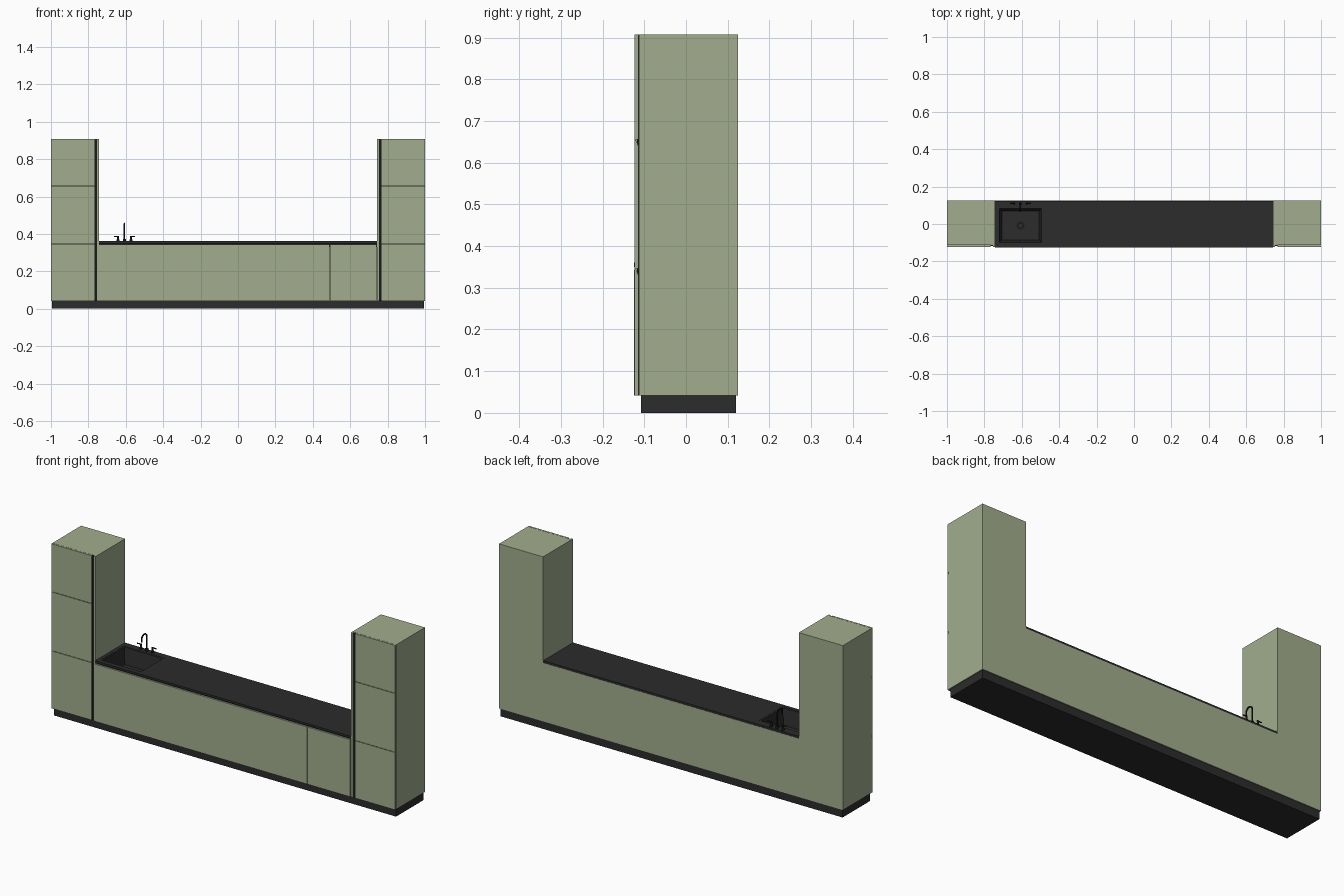
import bpy, bmesh, math
from mathutils import Vector, Matrix

if "Cube" in bpy.data.objects:
    bpy.data.objects.remove(bpy.data.objects["Cube"])


def material(name, rgb):
    m = bpy.data.materials.new(name)
    m.diffuse_color = (*rgb, 1)
    m.use_nodes = True
    m.node_tree.nodes["Principled BSDF"].inputs["Base Color"].default_value = m.diffuse_color
    return m


GREEN = material("sage_green", (0.36, 0.42, 0.27))
DARK = material("dark_stone", (0.025, 0.025, 0.025))
BLACK = material("black_metal", (0.010, 0.010, 0.010))


def finish(name, bm, mat, smooth=False):
    bmesh.ops.recalc_face_normals(bm, faces=bm.faces)
    me = bpy.data.meshes.new(name)
    bm.to_mesh(me)
    bm.free()
    ob = bpy.data.objects.new(name, me)
    bpy.context.collection.objects.link(ob)
    me.materials.append(mat)
    bpy.ops.object.select_all(action='DESELECT')
    bpy.context.view_layer.objects.active = ob
    ob.select_set(True)
    if smooth:
        bpy.ops.object.shade_smooth_by_angle()
    return ob


def prism(name, pts, offset, mat):
    """Extrude a closed 3D outline along an offset."""
    bm = bmesh.new()
    f = bm.faces.new([bm.verts.new(p) for p in pts])
    new = bmesh.ops.extrude_face_region(bm, geom=[f])["geom"]
    bmesh.ops.translate(bm, vec=offset, verts=[v for v in new if isinstance(v, bmesh.types.BMVert)])
    return finish(name, bm, mat)


def box(name, x0, x1, y0, y1, z0, z1, mat):
    return prism(name, [(x0, y0, z0), (x1, y0, z0), (x1, y1, z0), (x0, y1, z0)], (0, 0, z1 - z0), mat)


def rod(name, a, b, r, mat=BLACK, n=16):
    a, b = Vector(a), Vector(b)
    d = b - a
    bm = bmesh.new()
    mtx = Matrix.Translation((a + b) / 2) @ d.to_track_quat('Z', 'Y').to_matrix().to_4x4()
    bmesh.ops.create_cone(bm, cap_ends=True, segments=n, radius1=r, radius2=r, depth=d.length, matrix=mtx)
    return finish(name, bm, mat, True)


def cut(ob, cutter):
    mod = ob.modifiers.new("opening", 'BOOLEAN')
    mod.operation, mod.solver, mod.object = 'DIFFERENCE', 'EXACT', cutter
    bpy.context.view_layer.objects.active = ob
    bpy.ops.object.modifier_apply(modifier=mod.name)


H, BASE, IN = 0.907, 0.042, 0.744      # tower top, plinth top, inner tower face
CTOP, CBOT = 0.361, 0.350              # worktop
BACK, CARC = 0.125, -0.113             # back face, carcass front

# Plinth and U-shaped carcass
box("plinth", -0.995, 0.995, -0.108, 0.12, 0, BASE, DARK)
outline = [(-1, BASE), (1, BASE), (1, H), (IN, H), (IN, CBOT), (-IN, CBOT), (-IN, H), (-1, H)]
carcass = prism("cabinet_carcass", [(x, CARC, z) for x, z in outline], (0, BACK - CARC, 0), GREEN)

# Worktop with sink opening
worktop = box("worktop", -IN, IN, -0.125, BACK - 0.001, CBOT, CTOP, DARK)
SX, SY, HX, HY, DEPTH = -0.607, -0.008, 0.12, 0.098, 0.085
cutter = box("sink_cutter", SX - HX, SX + HX, SY - HY, SY + HY, CTOP - DEPTH - 0.003, 0.45, DARK)
cutter.hide_render = True
cut(carcass, cutter)
cut(worktop, cutter)
bpy.data.objects.remove(cutter)

# Sink basin with tapered walls
bm = bmesh.new()
prev = None
for inset, z in [(0, CTOP - 0.001), (0.008, CTOP - 0.001), (0.020, CTOP - DEPTH)]:
    ring = [bm.verts.new((SX + sx * (HX - inset), SY + sy * (HY - inset), z))
            for sx, sy in [(-1, -1), (1, -1), (1, 1), (-1, 1)]]
    if prev:
        for i in range(4):
            j = (i + 1) % 4
            bm.faces.new([prev[i], prev[j], ring[j], ring[i]])
    prev = ring
bm.faces.new(prev)
sink = finish("sink_basin", bm, DARK)
sink.data.flip_normals()
zf = CTOP - DEPTH
rod("drain_flange", (SX, SY, zf), (SX, SY, zf + 0.002), 0.021, BLACK, 32)
rod("drain_plug", (SX, SY, zf), (SX, SY, zf + 0.005), 0.011, DARK, 24)

# Tower fronts: three doors with a bevelled finger grip, dark channel, side strip
for s, side in [(-1, "left"), (1, "right")]:
    for i, (z0, z1) in enumerate([(BASE, 0.344), (0.346, 0.654), (0.656, H)]):
        c = 0.007 if i < 2 else 0
        prof = [(-0.123, z0), (CARC - 0.001, z0), (CARC - 0.001, z1 - 2 * c)]
        prof += [(-0.120, z1)] if c else []
        prof += [(-0.123, z1)]
        xa, xb = s * 0.766, s
        prism(f"{side}_tower_door_{i + 1}", [(xa, y, z) for y, z in prof], (xb - xa, 0, 0), GREEN)
    x0, x1 = sorted((s * 0.754, s * 0.766))
    box(f"{side}_grip_channel", x0, x1, -0.117, CARC, BASE, H - 0.001, BLACK)
    x0, x1 = sorted((s * IN, s * 0.754))
    box(f"{side}_side_strip", x0, x1, -0.123, CARC, BASE, H, GREEN)

# Base fronts and the shadow rail above them
box("base_front_wide", -0.742, 0.489, -0.125, CARC - 0.001, BASE, 0.343, GREEN)
box("base_front_narrow", 0.491, 0.740, -0.125, CARC - 0.001, BASE, 0.343, GREEN)
box("shadow_rail", -IN, IN, -0.116, CARC, 0.330, CBOT, BLACK)

# Tap: gooseneck spout and two lever handles
TY, R = 0.109, 0.021
path = [(SX, TY, CTOP), (SX, TY, 0.435)]
path += [(SX, TY - R + R * math.cos(a), 0.435 + R * math.sin(a))
         for a in [math.pi * k / 12 for k in range(1, 13)]]
path += [(SX, TY - 2 * R, 0.422)]
cu = bpy.data.curves.new("tap_spout", 'CURVE')
cu.dimensions, cu.bevel_depth, cu.bevel_resolution, cu.use_fill_caps = '3D', 0.004, 3, True
sp = cu.splines.new('POLY')
sp.points.add(len(path) - 1)
for p, co in zip(sp.points, path):
    p.co = (*co, 1)
cu.materials.append(BLACK)
spout = bpy.data.objects.new("tap_spout", cu)
bpy.context.collection.objects.link(spout)
bpy.ops.object.select_all(action='DESELECT')
bpy.context.view_layer.objects.active = spout
spout.select_set(True)
bpy.ops.object.convert(target='MESH')
bpy.ops.object.shade_smooth_by_angle()
rod("tap_base", (SX, TY, CTOP), (SX, TY, CTOP + 0.012), 0.008)
for s, side in [(-1, "left"), (1, "right")]:
    x = SX + s * 0.034
    rod(f"tap_{side}_foot", (x, TY, CTOP), (x, TY, CTOP + 0.008), 0.008)
    rod(f"tap_{side}_stem", (x, TY, CTOP), (x, TY, 0.388), 0.005)
    rod(f"tap_{side}_lever", (x - s * 0.005, TY, 0.386), (x + s * 0.022, TY, 0.386), 0.003)
